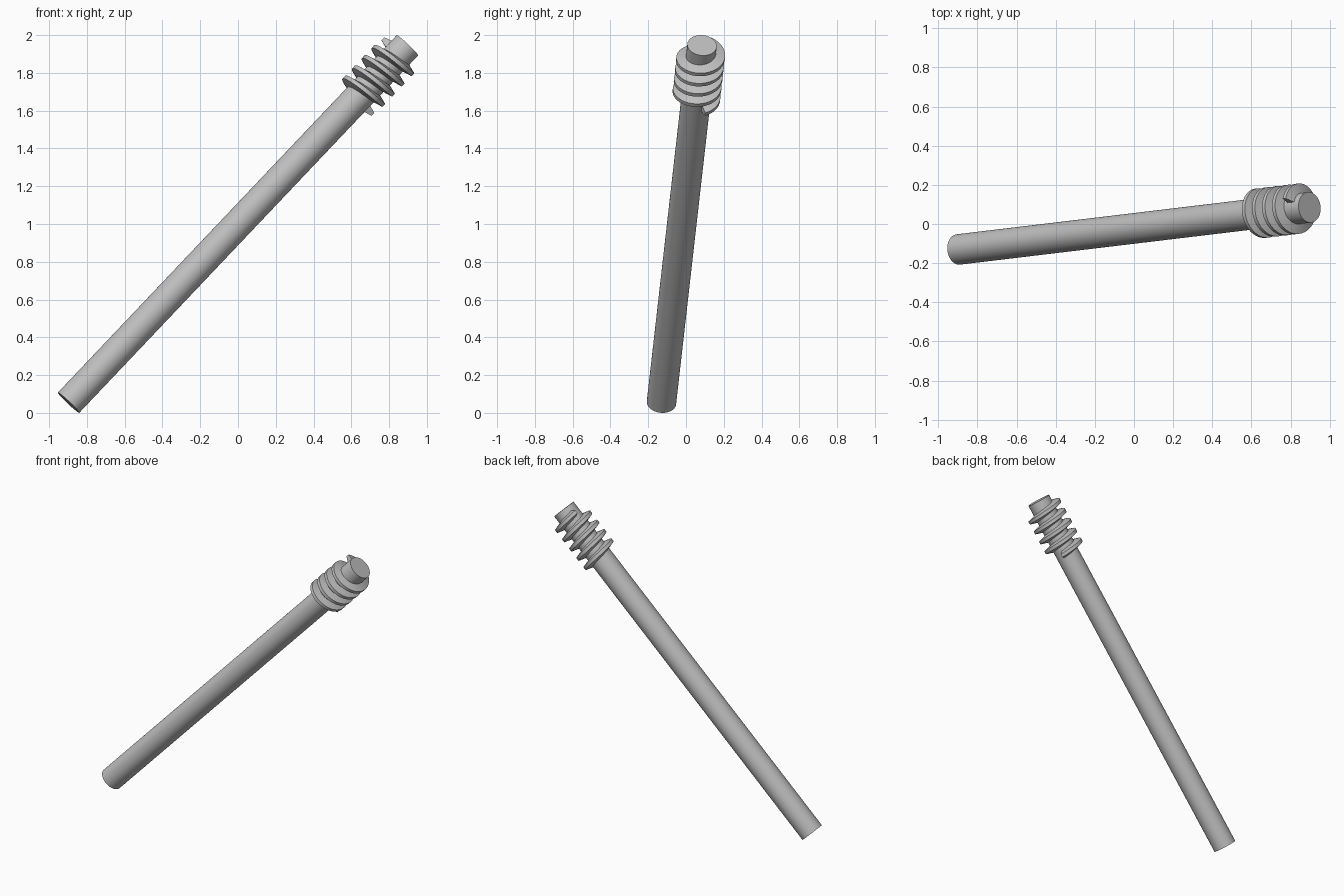
import bpy, bmesh, math
from mathutils import Vector, Matrix

if "Cube" in bpy.data.objects:
    bpy.data.objects.remove(bpy.data.objects["Cube"], do_unlink=True)

grey = bpy.data.materials.new("plain_grey")
grey.use_nodes = True
grey.diffuse_color = (0.52, 0.52, 0.52, 1)
grey.node_tree.nodes["Principled BSDF"].inputs["Base Color"].default_value = grey.diffuse_color

# Leaning axis: local x to the right, y to the back, z along the shaft
base, tip = Vector((-0.897, -0.13, 0.054)), Vector((0.897, 0.085, 1.946))
length = (tip - base).length
d = (tip - base).normalized()
back = d.cross(Vector((d.z, 0, -d.x))).normalized()
right = back.cross(d)
frame = Matrix.Translation(base) @ Matrix((right, back, d)).transposed().to_4x4()


def add_part(name, bm):
    bmesh.ops.recalc_face_normals(bm, faces=bm.faces[:])
    mesh = bpy.data.meshes.new(name)
    bm.to_mesh(mesh)
    bm.free()
    obj = bpy.data.objects.new(name, mesh)
    bpy.context.collection.objects.link(obj)
    obj.matrix_world = frame
    mesh.materials.append(grey)
    bpy.ops.object.select_all(action="DESELECT")
    obj.select_set(True)
    bpy.context.view_layer.objects.active = obj
    bpy.ops.object.shade_smooth_by_angle(angle=math.radians(25))


# Long round shaft
bm = bmesh.new()
bmesh.ops.create_cone(bm, cap_ends=True, segments=64, radius1=0.078, radius2=0.078,
                      depth=length, matrix=Matrix.Translation((0, 0, length / 2)))
add_part("shaft", bm)

# Right-handed screw thread: tapered section swept along a helix
root, crest, pitch = 0.07, 0.128, 0.075
section = [(root, -0.026), (crest, -0.011), (crest, 0.011), (root, 0.026)]
start, end, steps = 22, 157 + 4 * 360, 264
bm = bmesh.new()
rings = []
for i in range(steps + 1):
    deg = start + (end - start) * i / steps
    a, z = math.radians(deg), 2.223 + pitch * deg / 360
    rings.append([bm.verts.new((r * math.cos(a), r * math.sin(a), z + h)) for r, h in section])
for p, q in zip(rings, rings[1:]):
    for k in range(4):
        n = (k + 1) % 4
        bm.faces.new((p[k], p[n], q[n], q[k]))
bm.faces.new(rings[0])
bm.faces.new(rings[-1])
add_part("screw_thread", bm)
